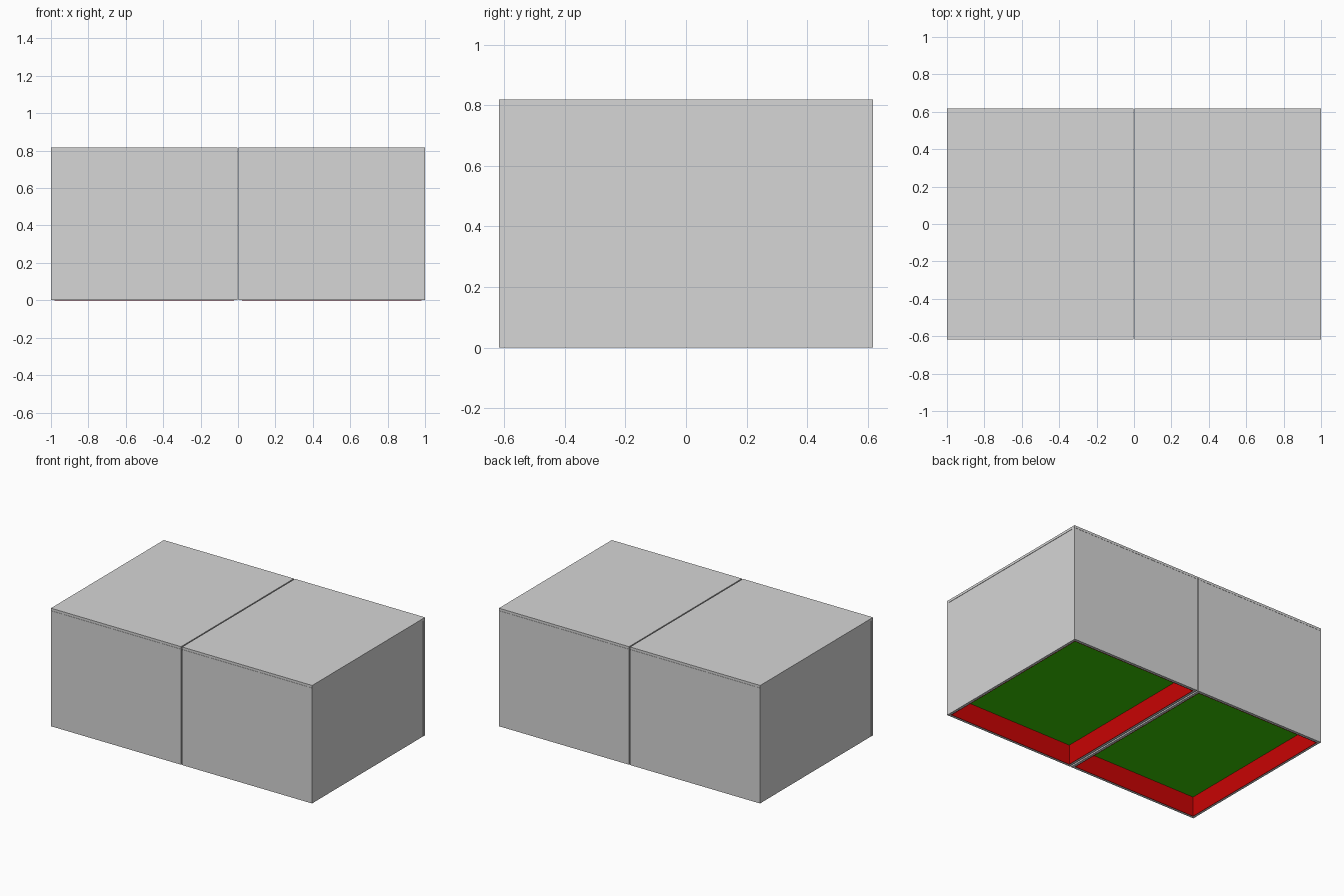
import bpy

if "Cube" in bpy.data.objects:
    bpy.data.objects.remove(bpy.data.objects["Cube"], do_unlink=True)


def material(name, rgb):
    m = bpy.data.materials.new(name)
    m.use_nodes = True
    colour = (*rgb, 1)
    m.diffuse_color = colour
    m.node_tree.nodes["Principled BSDF"].inputs["Base Color"].default_value = colour
    return m


GRAY = material("light gray", (0.67, 0.67, 0.67))
RED = material("red", (0.58, 0.001, 0.001))
GREEN = material("green", (0.045, 0.6, 0.001))


def box(name, mat, x, y, z):
    """Box from its ranges along x, y and z."""
    ranges = (x, y, z)
    bpy.ops.mesh.primitive_cube_add(size=1, location=[(a + b) / 2 for a, b in ranges])
    ob = bpy.context.object
    ob.name = name
    ob.scale = [abs(b - a) for a, b in ranges]
    bpy.ops.object.transform_apply(location=False, rotation=False, scale=True)
    ob.data.materials.append(mat)
    return ob


def ring(name, mat, x, y, z, t, inset=0):
    """Four walls of thickness t inside a rectangle, the side walls set in a little."""
    (x0, x1), (y0, y1) = x, y
    box(name + "_front", mat, x, (y0, y0 + t), z)
    box(name + "_back", mat, x, (y1 - t, y1), z)
    box(name + "_right", mat, (x0 + inset, x0 + t), (y0 + t, y1 - t), z)
    box(name + "_left", mat, (x1 - t, x1 - inset), (y0 + t, y1 - t), z)


HALF_Y = 0.617    # half depth
GAP = 0.004       # half of the slit between the two rooms
WALL = 0.018
LINING = 0.003
FLOOR = 0.137

for side, x in (("right", (-1, -GAP)), ("left", (GAP, 1))):
    y = (-HALF_Y, HALF_Y)
    inner_x = (x[0] + WALL, x[1] - WALL)
    inner_y = (y[0] + WALL, y[1] - WALL)
    # outer shell and roof slab
    ring(side + "_wall", GRAY, x, y, (0.001, 0.8), WALL, inset=0.0015)
    box(side + "_roof", GRAY, x, y, (0.801, 0.818))
    # red skirting around the recess and the green floor panel closing it
    ring(side + "_lining", RED, inner_x, inner_y, (0, FLOOR), LINING)
    box(side + "_floor", GREEN, inner_x, inner_y, (FLOOR, FLOOR + 0.02))
